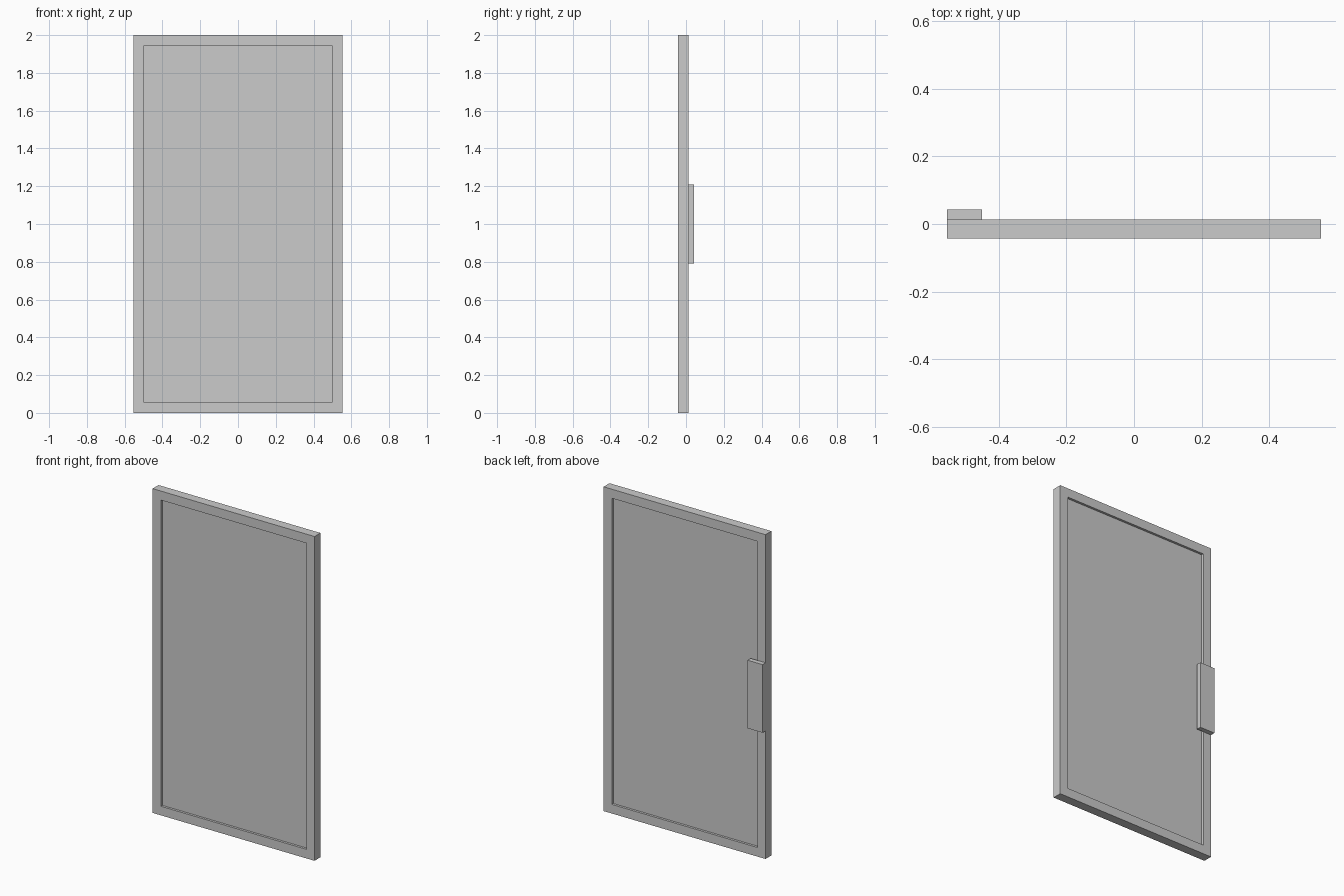
import bpy, bmesh

if "Cube" in bpy.data.objects:
    bpy.data.objects.remove(bpy.data.objects["Cube"])

W, H = 0.5525, 2.0          # half width, height
BORDER = 0.056              # frame bar width
Y0, Y1, Y2 = -0.0435, 0.014, 0.0435   # frame front, frame back, handle back
RECESS = 0.0145             # panel set-back on both sides


def new_object(name, bm):
    bmesh.ops.recalc_face_normals(bm, faces=bm.faces)
    mesh = bpy.data.meshes.new(name)
    bm.to_mesh(mesh)
    bm.free()
    obj = bpy.data.objects.new(name, mesh)
    bpy.context.collection.objects.link(obj)
    return obj


def box(name, x0, x1, y0, y1, z0, z1):
    bm = bmesh.new()
    bmesh.ops.create_cube(bm, size=1)
    for v in bm.verts:
        v.co.x = x0 if v.co.x < 0 else x1
        v.co.y = y0 if v.co.y < 0 else y1
        v.co.z = z0 if v.co.z < 0 else z1
    return new_object(name, bm)


# Door frame: mitred rectangular ring, swept around the four corners
bm = bmesh.new()
rings = []
for sx, top in ((-1, 0), (1, 0), (1, 1), (-1, 1)):
    profile = ((0, Y0), (BORDER, Y0), (BORDER, Y1), (0, Y1))
    rings.append([bm.verts.new((sx * (W - i), y, H - i if top else i)) for i, y in profile])
for a, b in zip(rings, rings[1:] + rings[:1]):
    for k in range(4):
        n = (k + 1) % 4
        bm.faces.new((a[k], a[n], b[n], b[k]))
new_object("door_frame", bm)

# Recessed centre panel
box("door_panel", -W + BORDER, W - BORDER, Y0 + RECESS, Y1 - RECESS, BORDER, H - BORDER)

# Block handle on the back, flush with the frame edge
box("handle", -W, -0.45, Y1, Y2, 0.79, 1.21)
